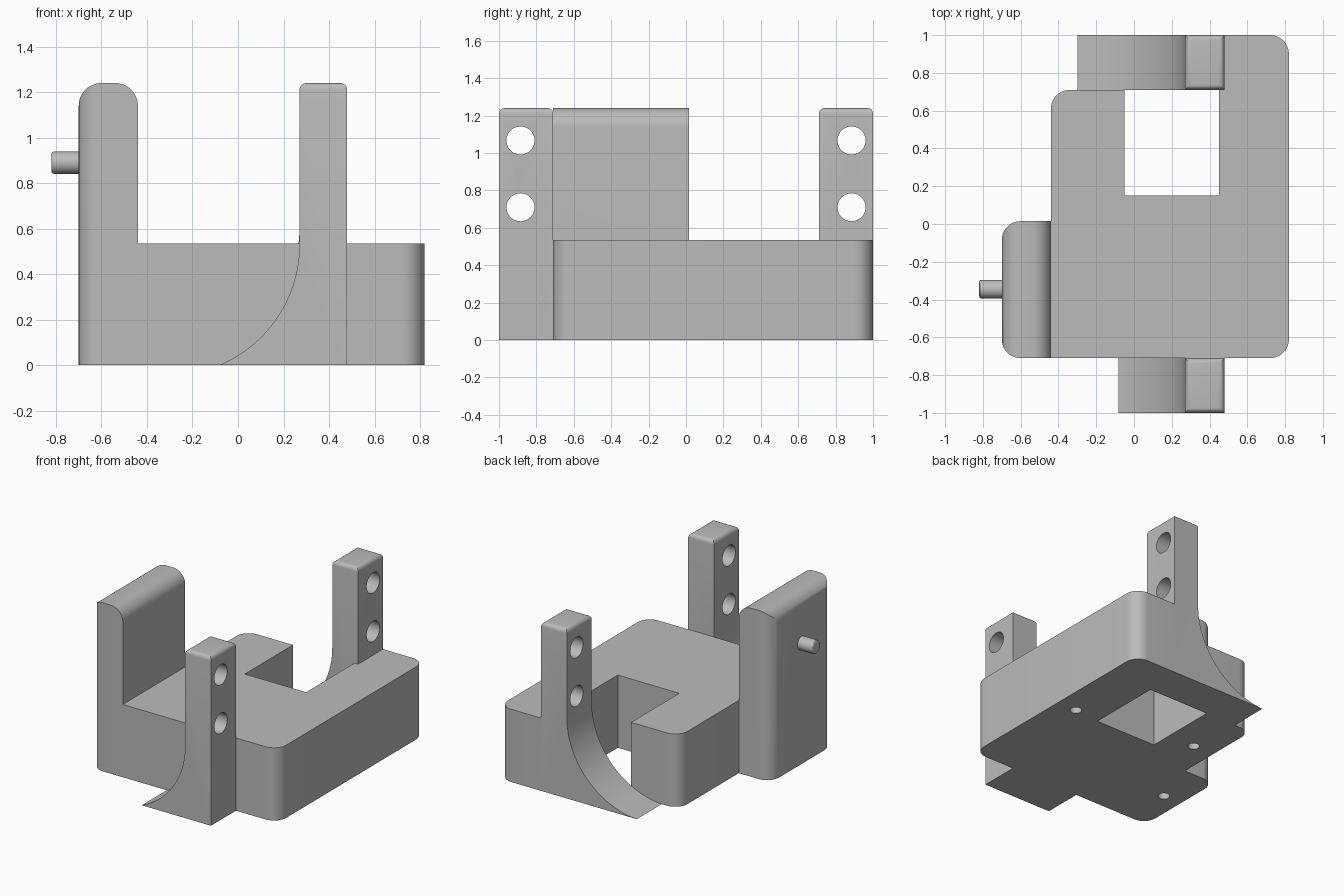
import bpy, bmesh, math
from mathutils import Vector

if "Cube" in bpy.data.objects:
    bpy.data.objects.remove(bpy.data.objects["Cube"])

grey = bpy.data.materials.new("plain grey")
grey.diffuse_color = (0.5, 0.5, 0.5, 1)
grey.use_nodes = True
grey.node_tree.nodes["Principled BSDF"].inputs["Base Color"].default_value = grey.diffuse_color


def rounded(points):
    """Outline from (x, y, radius) corners, radius 0 staying sharp."""
    out, n = [], len(points)
    for i, (x, y, r) in enumerate(points):
        p = Vector((x, y))
        if not r:
            out.append((x, y))
            continue
        a = (Vector(points[i - 1][:2]) - p).normalized()
        b = (Vector(points[(i + 1) % n][:2]) - p).normalized()
        for k in range(13):
            t = math.radians(90 * k / 12)
            q = p + a * r * (1 - math.sin(t)) + b * r * (1 - math.cos(t))
            out.append((q.x, q.y))
    return out


def prism(name, outline, lo, hi, axis="z", top_bevel=0):
    """Extrude an outline along z (outline in x,y) or along y (outline in x,z)."""
    bm = bmesh.new()
    place = (lambda u, v: (u, v, lo)) if axis == "z" else (lambda u, v: (u, lo, v))
    face = bm.faces.new([bm.verts.new(place(u, v)) for u, v in outline])
    ext = bmesh.ops.extrude_face_region(bm, geom=[face])["geom"]
    move = (0, 0, hi - lo) if axis == "z" else (0, hi - lo, 0)
    bmesh.ops.translate(bm, vec=move, verts=[e for e in ext if isinstance(e, bmesh.types.BMVert)])
    bmesh.ops.recalc_face_normals(bm, faces=bm.faces)
    if top_bevel:
        zmax = max(v.co.z for v in bm.verts)
        edges = [e for e in bm.edges if all(v.co.z > zmax - 1e-4 for v in e.verts)]
        bmesh.ops.bevel(bm, geom=edges, offset=top_bevel, segments=5, profile=0.5, affect="EDGES")
    return finish(name, bm)


def finish(name, bm):
    mesh = bpy.data.meshes.new(name)
    bm.to_mesh(mesh)
    bm.free()
    mesh.materials.append(grey)
    ob = bpy.data.objects.new(name, mesh)
    bpy.context.collection.objects.link(ob)
    return ob


def cylinder(name, centre, r, length, axis="z", bevel=0):
    bm = bmesh.new()
    bmesh.ops.create_cone(bm, cap_ends=True, segments=40, radius1=r, radius2=r, depth=length)
    if bevel:
        edges = [e for e in bm.edges if all(v.co.z < 0 for v in e.verts)]
        bmesh.ops.bevel(bm, geom=edges, offset=bevel, segments=3, profile=0.5, affect="EDGES")
    for v in bm.verts:
        c = v.co.copy()
        v.co = Vector(centre) + (c if axis == "z" else Vector((c.z, c.y, -c.x)))
    bmesh.ops.recalc_face_normals(bm, faces=bm.faces)
    return finish(name, bm)


def combine(ob, tool, operation="DIFFERENCE"):
    mod = ob.modifiers.new("combine", "BOOLEAN")
    mod.operation, mod.solver, mod.object = operation, "EXACT", tool
    bpy.context.view_layer.objects.active = ob
    bpy.ops.object.modifier_apply(modifier=mod.name)
    bpy.data.objects.remove(tool)


def bottom_hole(ob, x, y):
    combine(ob, cylinder("cutter", (x, y, 0.1), 0.04, 0.4))


# Base block with the square opening, which the back bracket closes off
base = prism("base_block", rounded([
    (-0.44, -0.71, 0), (0.82, -0.71, 0.1), (0.82, 1, 0.1), (0.48, 1, 0), (0.48, 0.71, 0),
    (0.45, 0.71, 0), (0.45, 0.15, 0), (-0.05, 0.15, 0), (-0.05, 0.71, 0), (-0.44, 0.71, 0.1)]),
    0, 0.535)
bottom_hole(base, 0.66, 0.17)
bottom_hole(base, -0.27, 0.31)

# Side wall: rounded footprint crossed with a round-topped profile
wall = prism("side_wall", rounded([
    (-0.7, -0.71, 0.1), (-0.44, -0.71, 0), (-0.44, 0.015, 0), (-0.7, 0.015, 0.1)]), 0, 1.4)
combine(wall, prism("cutter", rounded([
    (-0.9, 0, 0), (-0.44, 0, 0), (-0.44, 1.24, 0.1), (-0.7, 1.24, 0.1), (-0.7, 0.001, 0),
    (-0.9, 0.001, 0)]), -1, 1, "y"), "INTERSECT")
bottom_hole(wall, -0.55, -0.34)

# Peg on the side wall
peg = cylinder("side_peg", (-0.755, -0.345, 0.89), 0.049, 0.13, "x", 0.012)


# Upright brackets with a curved foot and two bolt holes
def bracket(name, y0, foot_x, tangent_z):
    d = 0.27 - foot_x
    r = (d * d + tangent_z ** 2) / (2 * d)
    end = math.asin(tangent_z / r)
    outline = [(0.48, 0), (0.48, 1.24), (0.27, 1.24)]
    for k in range(33):
        t = end * k / 32
        outline.append((0.27 - r + r * math.cos(t), tangent_z - r * math.sin(t)))
    ob = prism(name, outline, y0, y0 + 0.29, "y", 0.03)
    for z in (0.71, 1.067):
        combine(ob, cylinder("cutter", (0.375, y0 + 0.175 if y0 > 0 else y0 + 0.115, z), 0.075, 0.6, "x"))
    return ob


front = bracket("front_bracket", -1.0, -0.083, 0.53)
back = bracket("back_bracket", 0.71, -0.3, 0.6)

# Smooth the rounded surfaces, keep the corners sharp
bpy.ops.object.select_all(action="DESELECT")
for ob in (base, wall, peg, front, back):
    ob.select_set(True)
bpy.context.view_layer.objects.active = base
bpy.ops.object.shade_smooth_by_angle(angle=math.radians(30))
